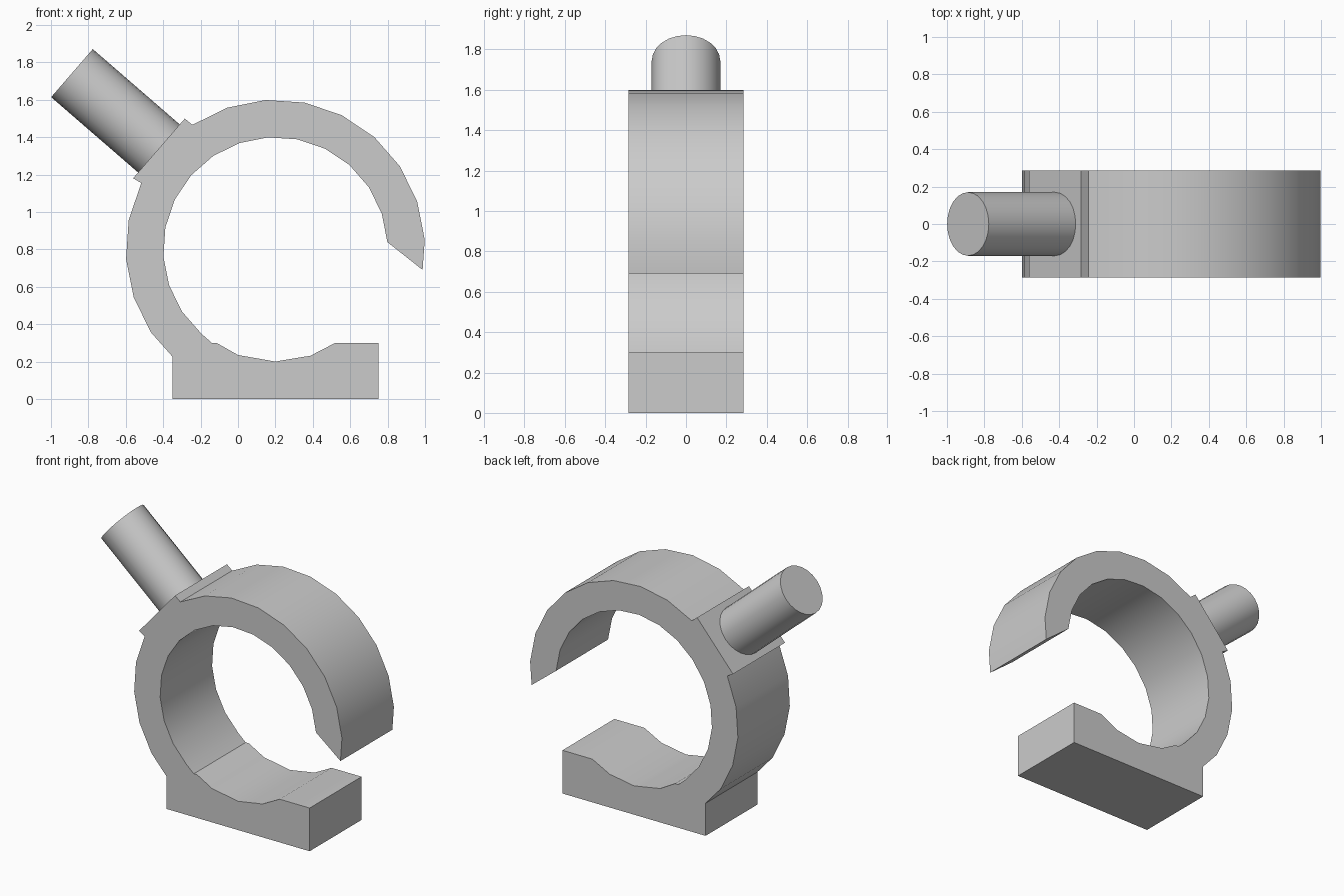
import bpy
import bmesh
from math import radians, sin, cos
from mathutils import Vector

cube = bpy.data.objects.get("Cube")
if cube:
    bpy.data.objects.remove(cube, do_unlink=True)

CENTRE = Vector((0.2, 0.8))
OUTER, INNER = 0.8, 0.6
HALF_DEPTH = 0.285
STEP, START = 15, 3.7
PIN_ANGLE = 139.1

grey = bpy.data.materials.new("light_grey")
grey.use_nodes = True
grey.diffuse_color = (0.6, 0.6, 0.6, 1)
grey.node_tree.nodes["Principled BSDF"].inputs["Base Color"].default_value = (0.6, 0.6, 0.6, 1)


def polar(radius, degrees):
    a = radians(degrees)
    return CENTRE + radius * Vector((cos(a), sin(a)))


def arc(radius, first, last):
    """Ring points for facet numbers first to last, in either direction."""
    way = 1 if last >= first else -1
    return [polar(radius, START + STEP * i) for i in range(first, last + way, way)]


def finish(obj):
    obj.data.materials.append(grey)
    bpy.ops.object.select_all(action="DESELECT")
    obj.select_set(True)
    bpy.context.view_layer.objects.active = obj
    bpy.ops.object.shade_smooth_by_angle(angle=radians(30))


# Flat pad where the pin meets the ring
axis = polar(1, PIN_ANGLE) - CENTRE
across = Vector((axis.y, -axis.x))
pad = [CENTRE + 0.824 * axis + side * 0.211 * across for side in (1, -1)]

# Clamp outline: foot and its shallow saddle, inner arc, slanted tip, outer arc with pad
foot = [(-0.35, 0), (0.75, 0), (0.75, 0.3), (0.52, 0.3), (0.385, 0.23), (0.36, 0.227),
        (0.2, 0.2), (0, 0.235), (-0.115, 0.3), (-0.14, 0.3)]
outline = (foot + arc(INNER, 15, 0) + [(0.987, 0.69)]
           + arc(OUTER, 0, 8) + pad + arc(OUTER, 10, 14) + [(-0.35, 0.226)])

# Clamp body, extruded through its depth
bm = bmesh.new()
face = bm.faces.new([bm.verts.new((x, -HALF_DEPTH, z)) for x, z in outline])
extruded = bmesh.ops.extrude_face_region(bm, geom=[face], use_keep_orig=True)
moved = [g for g in extruded["geom"] if isinstance(g, bmesh.types.BMVert)]
bmesh.ops.translate(bm, verts=moved, vec=(0, 2 * HALF_DEPTH, 0))
bmesh.ops.recalc_face_normals(bm, faces=bm.faces)
mesh = bpy.data.meshes.new("clamp_body")
bm.to_mesh(mesh)
bm.free()
body = bpy.data.objects.new("clamp_body", mesh)
bpy.context.collection.objects.link(body)
finish(body)

# Round pin standing on the pad
near, far = 0.81, 1.439
mid = CENTRE + axis * (near + far) / 2
bpy.ops.mesh.primitive_cylinder_add(
    vertices=24, radius=0.17, depth=far - near,
    location=(mid.x, 0, mid.y), rotation=(0, radians(90 - PIN_ANGLE), 0))
pin = bpy.context.object
pin.name = "pin"
finish(pin)
